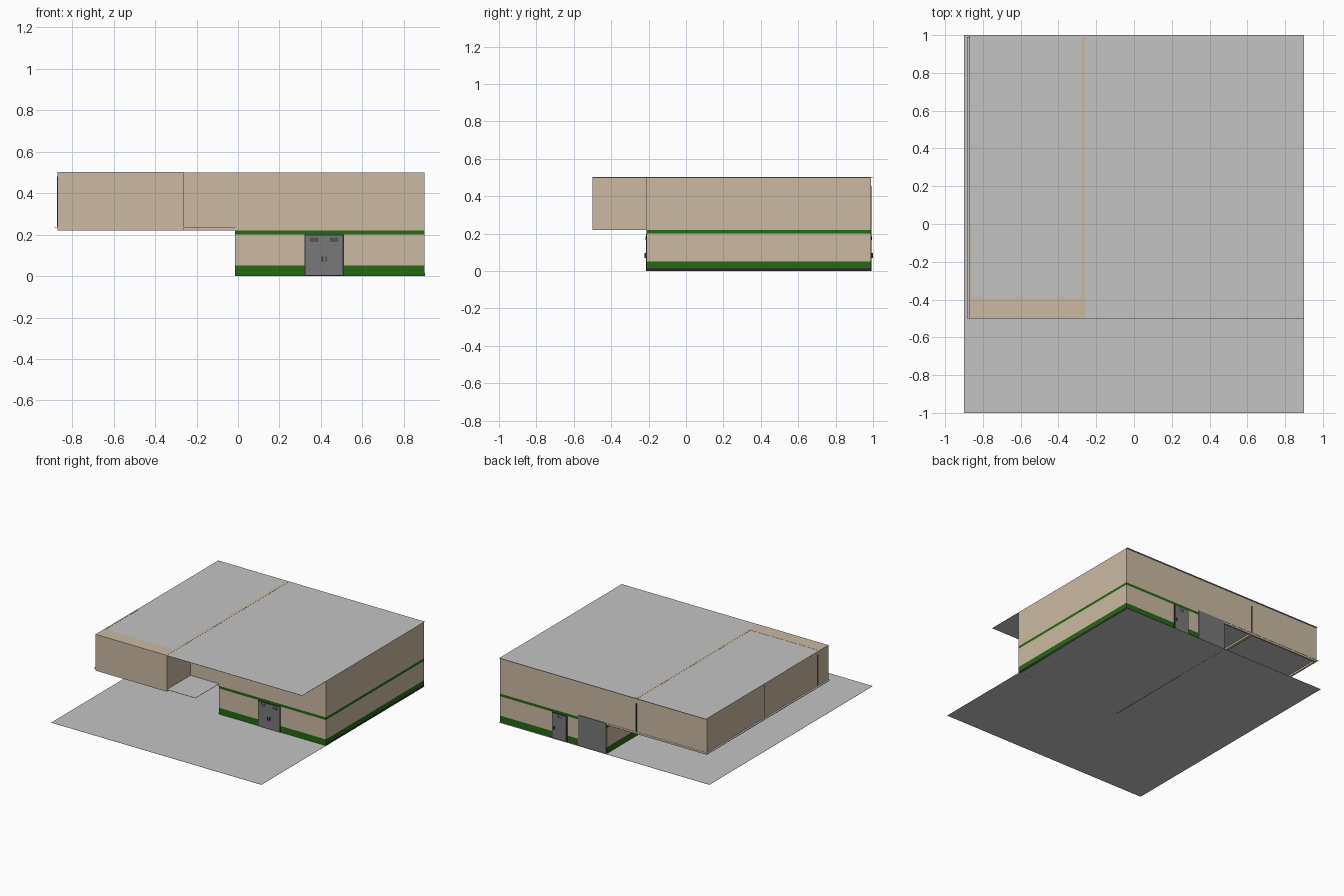
import bpy, bmesh
from mathutils import Vector

if "Cube" in bpy.data.objects:
    bpy.data.objects.remove(bpy.data.objects["Cube"])


def material(name, rgb):
    m = bpy.data.materials.new(name)
    m.diffuse_color = (*rgb, 1)
    m.use_nodes = True
    m.node_tree.nodes["Principled BSDF"].inputs["Base Color"].default_value = m.diffuse_color
    return m


TAN = material("tan wall", (0.60, 0.49, 0.36))
GREEN = material("green band", (0.018, 0.14, 0.006))
GREY = material("light grey slab", (0.55, 0.55, 0.55))
DOOR = material("door grey", (0.19, 0.19, 0.19))
DARK = material("dark trim", (0.03, 0.03, 0.035))
PANE = material("door window", (0.09, 0.09, 0.09))


def box(name, x, y, z, mat, cuts=(), green=None):
    """Box from ranges; optional height cuts, green where the rule says so."""
    bm = bmesh.new()
    bmesh.ops.create_cube(bm, size=1)
    for v in bm.verts:
        v.co = Vector([r[0] if c < 0 else r[1] for c, r in zip(v.co, (x, y, z))])
    for h in cuts:
        bmesh.ops.bisect_plane(bm, geom=bm.verts[:] + bm.edges[:] + bm.faces[:],
                               plane_co=(0, 0, h), plane_no=(0, 0, 1))
    if green:
        for f in bm.faces:
            f.material_index = int(green(f.calc_center_median().z))
    me = bpy.data.meshes.new(name)
    bm.to_mesh(me)
    bm.free()
    me.materials.append(mat)
    if green:
        me.materials.append(GREEN)
    ob = bpy.data.objects.new(name, me)
    bpy.context.collection.objects.link(ob)
    return ob


XL, XM, XI, XR = -0.87, -0.015, -0.26, 0.90      # left, lower left, inner, right
YF, YM, YB = -0.50, -0.21, 0.988                 # room front, main front, back
ZM, ZT, T = 0.22, 0.50, 0.012                    # storey split, top, thickness

# Ground, floor and roof sheets
box("ground_slab", (-0.9, 0.9), (-1, 1), (0, 0.001), GREY)
box("upper_floor", (-0.885, XM), (YF, 0.99), (0.234, 0.236), GREY)
box("roof", (XL, XR), (YF, 1.0), (ZT - 0.002, ZT), GREY)


# Lower storey walls with green base and top bands
def lower_wall(name, x, y):
    box(name, x, y, (0, ZM), TAN, (0.05, 0.20), lambda h: h < 0.05 or h > 0.20)


lower_wall("lower_front_wall", (XM, XR), (YM, YM + T))
lower_wall("lower_back_wall", (XM, XR), (YB - T, YB))
lower_wall("lower_left_wall", (XM, XM + T), (YM + T, YB - T))
lower_wall("lower_right_wall", (XR - T, XR), (YM + T, YB - T))
box("right_base_strip", (XR - 0.001, XR + 0.001), (YM, YB), (0, 0.015), DARK)

# Upper storey walls
Z = (ZM, ZT - 0.002)
box("upper_main_front_wall", (XI, XR), (YM, YM + T), Z, TAN)
box("upper_back_wall", (XL, XR), (YB - T, YB), Z, TAN)
box("upper_right_wall", (XR - T, XR), (YM + T, YB - T), Z, TAN)
box("upper_left_wall", (XL, XL + T), (-0.39, YB - T), Z, TAN)
box("room_front_wall", (XL, XI), (YF, -0.39), Z, TAN)
box("room_inner_wall", (XI - 0.02, XI), (-0.39, YB - T), Z, TAN)

# Wall tops showing through the roof
ZS = (ZT, ZT + 0.001)
box("front_wall_top", (XL, XI), (YF, -0.39), ZS, TAN)
box("inner_wall_top", (XI - 0.02, XI), (-0.39, 0.99), ZS, TAN)
box("left_wall_top", (XL, XL + 0.012), (-0.39, 0.0), ZS, TAN)

# Thin vertical joints on the upper walls
box("back_joint", (-0.27, -0.264), (YB, YB + 0.004), (0.235, 0.455), DARK)
for i, y in enumerate((0.28, -0.37)):
    box(f"left_joint_{i}", (XL - 0.002, XL), (y - 0.002, y + 0.002), (0.24, 0.48), DARK)


# Doors: side -1 faces the front, +1 faces the back
def door(name, x0, x1, top, wall_y, side, leaves):
    def yr(a, b):
        return tuple(sorted((wall_y + side * a, wall_y + side * b)))
    box(name + "_frame", (x0, x1), yr(0, 0.003), (0.001, top), DARK)
    box(name + "_panel", (x0 + 0.006, x1 - 0.006), yr(0.003, 0.005), (0.004, top - 0.005), DOOR)
    w = (x1 - x0) / leaves
    mid = (x0 + x1) / 2
    for i in range(leaves):
        c = x0 + w * (i + 0.5)
        box(f"{name}_window_{i}", (c - 0.02, c + 0.02), yr(0.005, 0.006), (0.165, 0.185), PANE)
        hx = mid + (i - 0.5) * 0.018 if leaves > 1 else x1 - 0.02
        box(f"{name}_handle_{i}", (hx - 0.003, hx + 0.003), yr(0.005, 0.011), (0.07, 0.095), DARK)


door("front_double_door", 0.32, 0.51, 0.20, YM, -1, 2)
door("back_door", 0.325, 0.455, 0.20, YB, 1, 1)

# Large rear shutter
box("back_shutter", (-0.01, 0.23), (YB, YB + 0.005), (0.001, 0.235), DOOR)
